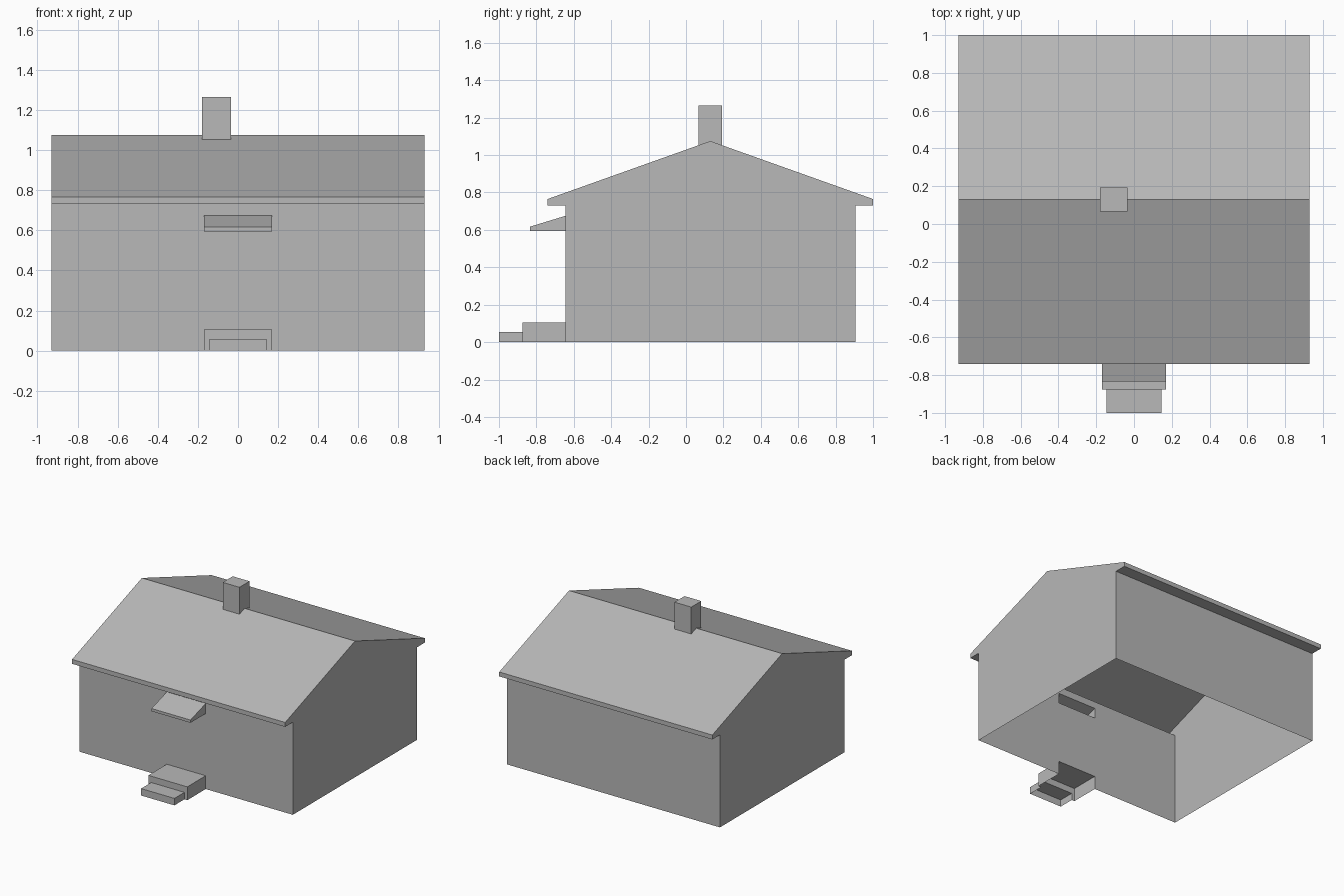
import bpy
import bmesh

cube = bpy.data.objects.get("Cube")
if cube:
    bpy.data.objects.remove(cube, do_unlink=True)

grey = bpy.data.materials.new("plain_grey")
grey.use_nodes = True
colour = (0.48, 0.48, 0.48, 1)
grey.diffuse_color = colour
grey.node_tree.nodes["Principled BSDF"].inputs["Base Color"].default_value = colour


def prism(bm, half, profile, edges, caps=True, centre=0.0):
    """Extrude a (y, z) profile along x, keeping only the listed side faces."""
    left = [bm.verts.new((centre + half, y, z)) for y, z in profile]
    right = [bm.verts.new((centre - half, y, z)) for y, z in profile]
    for i in edges:
        j = (i + 1) % len(profile)
        bm.faces.new((left[i], right[i], right[j], left[j]))
    if caps:
        bm.faces.new(left)
        bm.faces.new(right[::-1])


def panel(bm, us, vs, place, holes=()):
    """Grid of faces with some cells left open."""
    grid = [[bm.verts.new(place(u, v)) for u in us] for v in vs]
    for r in range(len(vs) - 1):
        for c in range(len(us) - 1):
            if (c, r) not in holes:
                bm.faces.new((grid[r][c], grid[r][c + 1],
                              grid[r + 1][c + 1], grid[r + 1][c]))


def finish(bm, name):
    bmesh.ops.remove_doubles(bm, verts=bm.verts, dist=0.0005)
    loose = [v for v in bm.verts if not v.link_faces]
    bmesh.ops.delete(bm, geom=loose, context='VERTS')
    mesh = bpy.data.meshes.new(name)
    bm.to_mesh(mesh)
    bm.free()
    mesh.materials.append(grey)
    bpy.context.collection.objects.link(bpy.data.objects.new(name, mesh))


# Main dimensions
HALF = 0.93
FRONT, BACK = -0.645, 0.905
EAVE_F, EAVE_B, RIDGE = -0.74, 1.0, 0.13
SOFFIT, EAVE_Z, RIDGE_Z = 0.73, 0.765, 1.075
STEP_HALF, LOW_HALF = 0.17, 0.145
STEP_Z, LOW_Z, STEP_Y = 0.105, 0.055, -0.875
AWN_Z, AWN_TOP = 0.595, 0.675
CH_X, CH_HALF, CH_F, CH_B = -0.107, 0.073, 0.067, 0.192


def roof_z(y):
    return RIDGE_Z - abs(y - RIDGE) * (RIDGE_Z - EAVE_Z) / (EAVE_B - RIDGE)


section = [(FRONT, 0), (BACK, 0), (BACK, SOFFIT), (EAVE_B, SOFFIT),
           (EAVE_B, EAVE_Z), (RIDGE, RIDGE_Z), (EAVE_F, EAVE_Z),
           (EAVE_F, SOFFIT), (FRONT, SOFFIT)]

# Walls: gable ends, back wall, front wall open behind the steps and awning
bm = bmesh.new()
prism(bm, HALF, section, [1])
panel(bm, [-HALF, -STEP_HALF, STEP_HALF, HALF],
      [0, STEP_Z, AWN_Z, AWN_TOP, SOFFIT],
      lambda x, z: (x, FRONT, z), holes={(1, 0), (1, 2)})
finish(bm, "house_walls")

# Roof: slopes open under the chimney, with fascias and soffits
bm = bmesh.new()
prism(bm, HALF, section, [2, 3, 6, 7], caps=False)
panel(bm, [-HALF, CH_X - CH_HALF, CH_X + CH_HALF, HALF],
      [EAVE_F, CH_F, RIDGE, CH_B, EAVE_B],
      lambda x, y: (x, y, roof_z(y)), holes={(1, 1), (1, 2)})
finish(bm, "roof")

# Chimney straddling the ridge
bm = bmesh.new()
prism(bm, CH_HALF, [(CH_F, roof_z(CH_F)), (RIDGE, RIDGE_Z), (CH_B, roof_z(CH_B)),
                    (CH_B, 1.265), (CH_F, 1.265)], [2, 3, 4], centre=CH_X)
finish(bm, "chimney")

# Awning over the entrance
bm = bmesh.new()
prism(bm, STEP_HALF, [(-0.835, AWN_Z), (FRONT, AWN_Z), (FRONT, AWN_TOP),
                      (-0.835, 0.617)], [0, 2, 3])
finish(bm, "awning")

# Upper step, its riser open behind the lower step
bm = bmesh.new()
prism(bm, STEP_HALF, [(STEP_Y, 0), (FRONT, 0), (FRONT, STEP_Z), (STEP_Y, STEP_Z)], [2])
panel(bm, [-STEP_HALF, -LOW_HALF, LOW_HALF, STEP_HALF], [0, LOW_Z, STEP_Z],
      lambda x, z: (x, STEP_Y, z), holes={(1, 0)})
finish(bm, "upper_step")

# Lower step
bm = bmesh.new()
prism(bm, LOW_HALF, [(-1, 0), (STEP_Y, 0), (STEP_Y, LOW_Z), (-1, LOW_Z)], [2, 3])
finish(bm, "lower_step")
